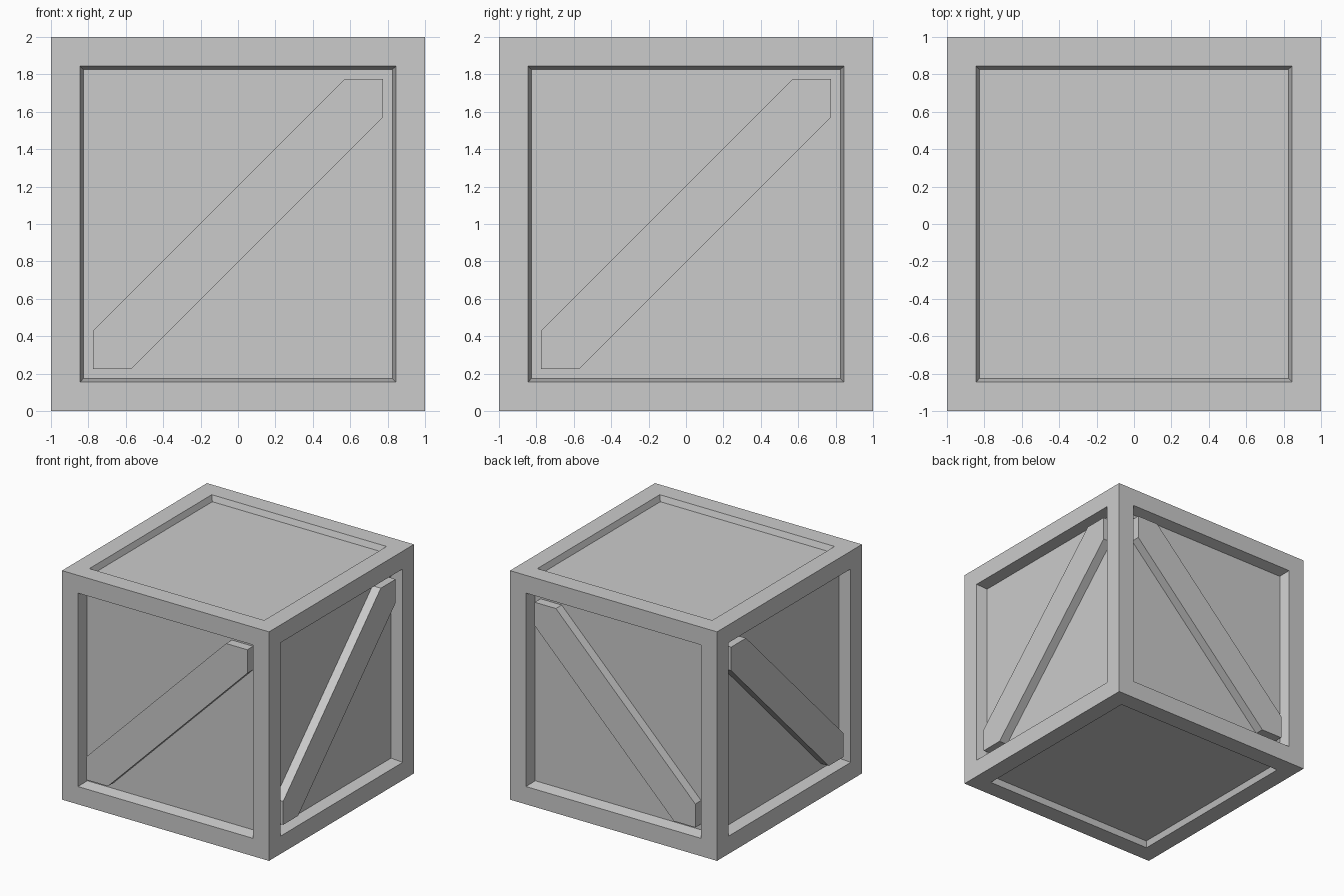
import bpy, bmesh
from mathutils import Vector

if "Cube" in bpy.data.objects:
    bpy.data.objects.remove(bpy.data.objects["Cube"])

RIM, FLOOR = 0.78, 0.755         # half-widths of panel opening and floor
SIDE_DEPTH, CAP_DEPTH = 0.10, 0.05
BRACE_FACE, BRACE_END, BRACE_OFF = 0.98, 0.776, 0.205


def make_object(name, bm):
    bmesh.ops.recalc_face_normals(bm, faces=bm.faces)
    mesh = bpy.data.meshes.new(name)
    bm.to_mesh(mesh)
    bm.free()
    obj = bpy.data.objects.new(name, mesh)
    bpy.context.collection.objects.link(obj)
    return obj


# Crate body: cube with a frame and a sloped recessed panel on all six faces
bm = bmesh.new()
bmesh.ops.create_cube(bm, size=2)
panels = list(bm.faces)
bmesh.ops.inset_individual(bm, faces=panels, thickness=1 - RIM)
bmesh.ops.inset_individual(bm, faces=panels, thickness=RIM - FLOOR)
bm.normal_update()
for f in panels:
    n = f.normal.copy()
    depth = CAP_DEPTH if abs(n.z) > 0.5 else SIDE_DEPTH
    bmesh.ops.translate(bm, verts=f.verts, vec=-n * depth)
bmesh.ops.translate(bm, verts=bm.verts, vec=(0, 0, 1))
make_object("crate_body", bm)

# Diagonal braces: hexagonal outline set into each side panel
e, o = BRACE_END, BRACE_OFF
outline = [(-e, -e), (o - e, -e), (e, e - o), (e, e), (e - o, e), (-e, o - e)]


def brace(name, axis, sign):
    def place(u, v, d):
        return Vector((u, sign * d, v + 1)) if axis == 'Y' else Vector((sign * d, u, v + 1))
    bm = bmesh.new()
    outer = [bm.verts.new(place(u, v, BRACE_FACE)) for u, v in outline]
    inner = [bm.verts.new(place(u, v, 1 - SIDE_DEPTH - 0.002)) for u, v in outline]
    bm.faces.new(outer)
    bm.faces.new(inner[::-1])
    for i in range(6):
        j = (i + 1) % 6
        bm.faces.new((outer[i], inner[i], inner[j], outer[j]))
    make_object(name, bm)


for name, axis, sign in (("front_brace", 'Y', -1), ("back_brace", 'Y', 1),
                         ("right_brace", 'X', 1), ("left_brace", 'X', -1)):
    brace(name, axis, sign)
